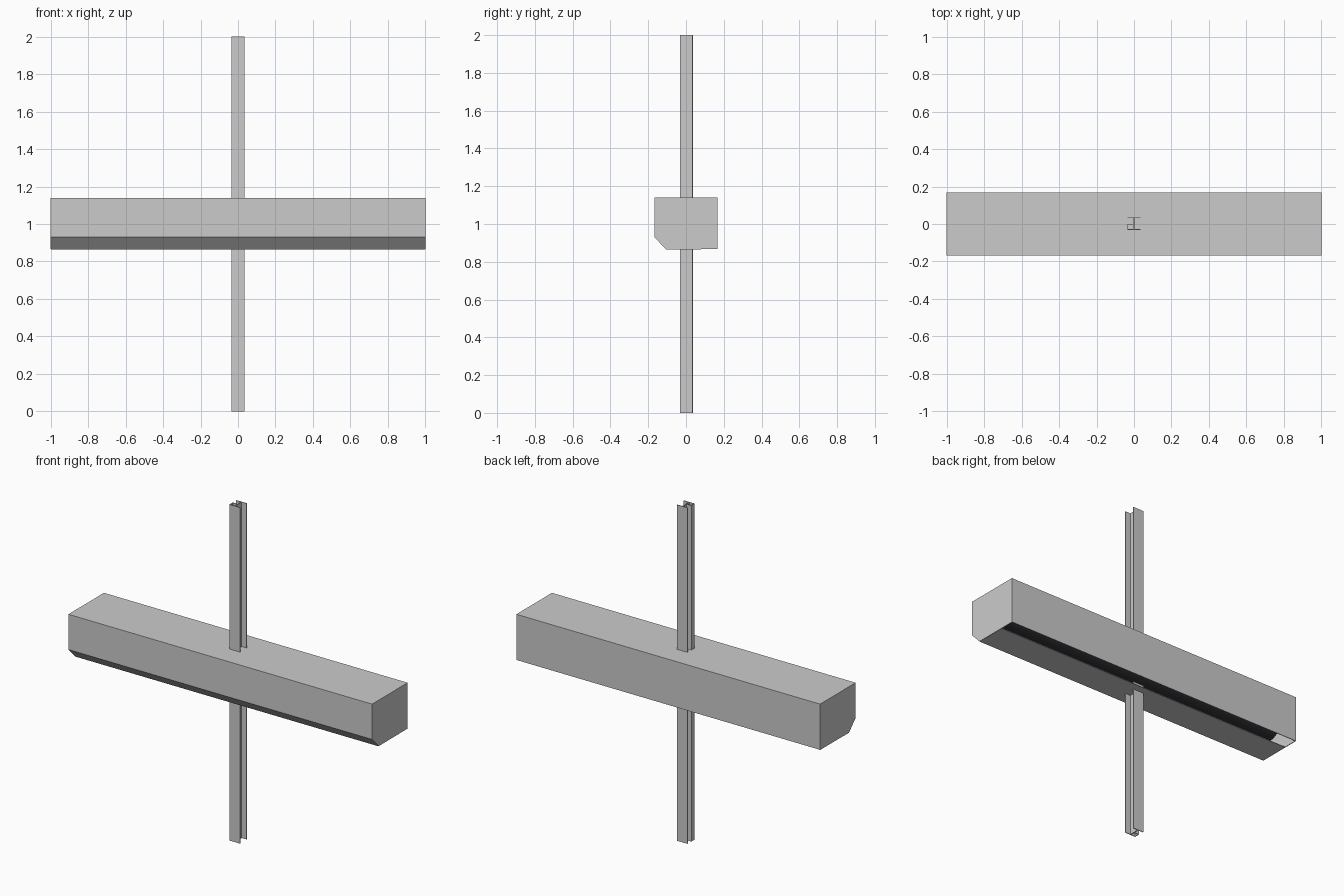
import bpy, bmesh, math

if "Cube" in bpy.data.objects:
    bpy.data.objects.remove(bpy.data.objects["Cube"])

def finish(name, bm, color=None):
    bmesh.ops.remove_doubles(bm, verts=bm.verts, dist=1e-5)
    bmesh.ops.recalc_face_normals(bm, faces=bm.faces)
    me = bpy.data.meshes.new(name)
    bm.to_mesh(me)
    bm.free()
    ob = bpy.data.objects.new(name, me)
    bpy.context.collection.objects.link(ob)
    if color:
        m = bpy.data.materials.new(name + "_material")
        m.diffuse_color = color
        m.use_nodes = True
        m.node_tree.nodes["Principled BSDF"].inputs["Base Color"].default_value = m.diffuse_color
        me.materials.append(m)
    return ob

def prism(name, pts, axis, a, b, color=None):
    """Extrude a closed outline along x (pts = y,z) or z (pts = x,y)."""
    bm = bmesh.new()
    vs = [bm.verts.new((a, p, q) if axis == 'x' else (p, q, a)) for p, q in pts]
    f = bm.faces.new(vs)
    ext = bmesh.ops.extrude_face_region(bm, geom=[f])
    moved = [g for g in ext['geom'] if isinstance(g, bmesh.types.BMVert)]
    d = b - a
    bmesh.ops.translate(bm, verts=moved, vec=(d, 0, 0) if axis == 'x' else (0, 0, d))
    return finish(name, bm, color)

def offset(path, t):
    """Thicken an open path to the right of its direction, with mitred corners."""
    inner = []
    for i, (y, z) in enumerate(path):
        ns = []
        for j in (i - 1, i):
            if 0 <= j < len(path) - 1:
                dy, dz = path[j+1][0] - path[j][0], path[j+1][1] - path[j][1]
                l = math.hypot(dy, dz)
                ns.append((dz / l, -dy / l))
        ny, nz = sum(n[0] for n in ns) / len(ns), sum(n[1] for n in ns) / len(ns)
        k = t / (ny * ny + nz * nz)
        inner.append((y + ny * k, z + nz * k))
    return path + inner[::-1]

# folded casing, open along the rear of its underside
path = [(0.08, 0.865), (-0.105, 0.865), (-0.167, 0.93), (-0.167, 1.14),
        (0.167, 1.14), (0.167, 0.868)]
prism("shutter_casing", offset(path, 0.004), 'x', -0.997, 0.997)

# end plates
end = [(-0.105, 0.866), (-0.167, 0.93), (-0.167, 1.14), (0.167, 1.14), (0.167, 0.867)]
for side, s in (("left", -1), ("right", 1)):
    prism(side + "_end_plate", end, 'x', s * 0.996, s * 1.0)

# rolled curtain inside
N = 32
roll = [(0.02 + 0.1 * math.cos(2 * math.pi * i / N),
         1.01 + 0.1 * math.sin(2 * math.pi * i / N)) for i in range(N)]
ob = prism("curtain_roll", roll, 'x', -0.94, 0.94, (0.03, 0.03, 0.035, 1))
bpy.context.view_layer.objects.active = ob
ob.select_set(True)
bpy.ops.object.shade_smooth_by_angle()

# guide rail: H section with a small closed chamber on one side
t = 0.004
bm = bmesh.new()
for x0, x1, y0, y1 in ((-0.035, 0.035, 0.032, 0.036),
                       (-0.002, 0.002, -0.032, 0.032),
                       (0.002, 0.035, -0.032, -0.028),
                       (-0.035, -0.002, -0.032, -0.028),
                       (-0.035, -0.031, -0.028, -0.004),
                       (-0.035, -0.002, -0.004, 0.0)):
    r = bmesh.ops.create_cube(bm, size=1)
    for v in r['verts']:
        v.co = (x0 if v.co.x < 0 else x1, y0 if v.co.y < 0 else y1, 0 if v.co.z < 0 else 2)
me = bpy.data.meshes.new("guide_rail")
bm.to_mesh(me)
bm.free()
bpy.context.collection.objects.link(bpy.data.objects.new("guide_rail", me))
